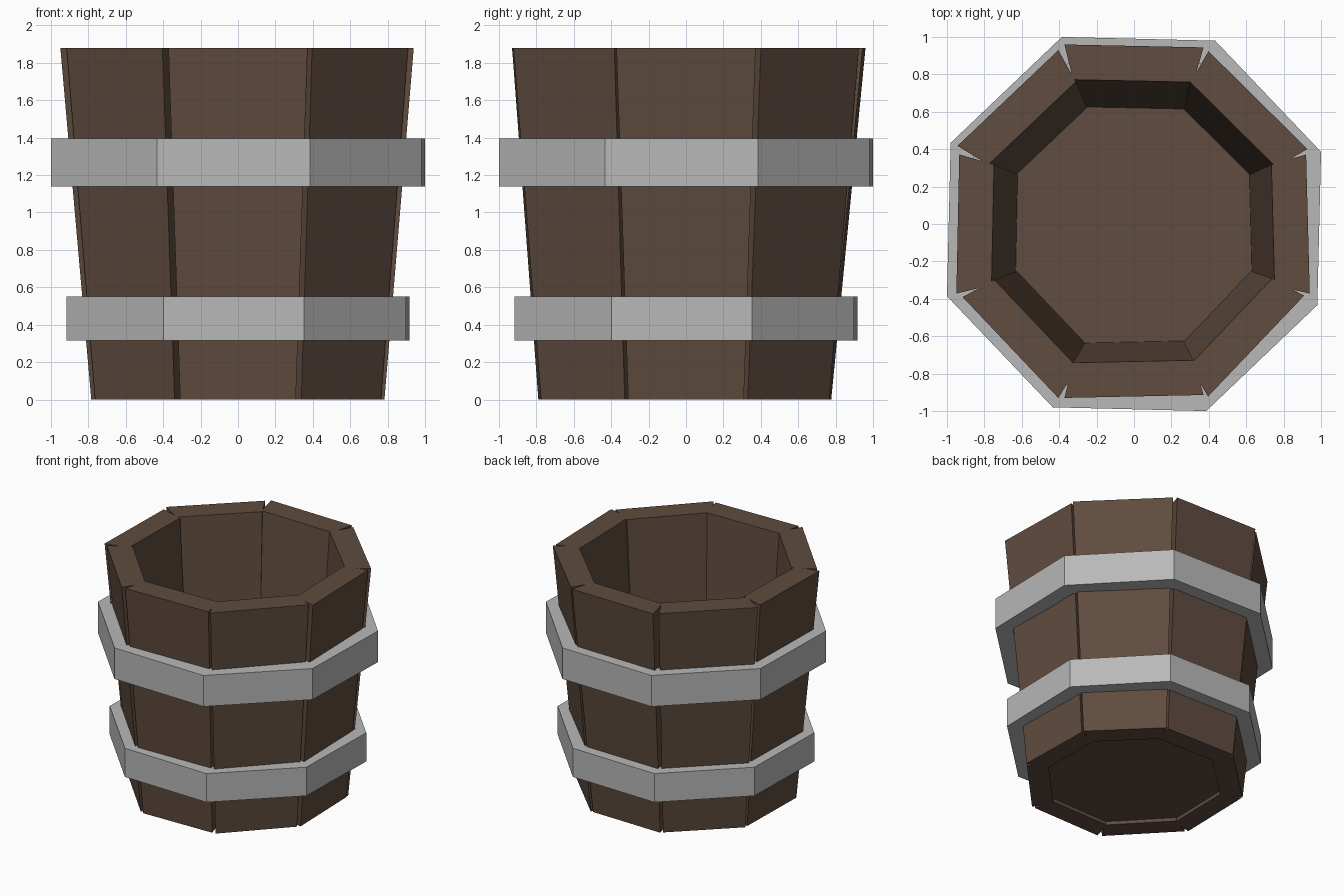
import bpy, bmesh, math
from mathutils import Matrix, Vector

if "Cube" in bpy.data.objects:
    bpy.data.objects.remove(bpy.data.objects["Cube"])

HEIGHT = 1.88


def material(name, rgb):
    m = bpy.data.materials.new(name)
    m.diffuse_color = (*rgb, 1)
    m.use_nodes = True
    m.node_tree.nodes["Principled BSDF"].inputs["Base Color"].default_value = m.diffuse_color
    return m


wood = material("dark_wood", (0.115, 0.072, 0.050))
metal = material("grey_metal", (0.48, 0.48, 0.48))


def finish(bm, name, mat):
    bmesh.ops.recalc_face_normals(bm, faces=bm.faces)
    me = bpy.data.meshes.new(name)
    bm.to_mesh(me)
    bm.free()
    me.materials.append(mat)
    ob = bpy.data.objects.new(name, me)
    bpy.context.collection.objects.link(ob)
    return ob


def stave(name, angle, top_r, bottom_r, yaw):
    """Tapered plank: wedge cross-section, leaning outward towards the top."""
    bm = bmesh.new()
    bmesh.ops.create_cube(bm, size=1)
    direction = Matrix.Rotation(math.radians(angle), 3, 'Z')
    twist = Matrix.Rotation(math.radians(yaw), 3, 'Z')
    for v in bm.verts:
        top, outer = v.co.z > 0, v.co.x > 0
        half = (0.372 if outer else 0.322) if top else (0.309 if outer else 0.264)
        r = top_r if top else bottom_r
        depth = 0 if outer else (-0.187 if top else -0.16)
        local = twist @ Vector((depth, math.copysign(half, v.co.y), 0))
        v.co = direction @ (local + Vector((r, 0, 0)))
        v.co.z = HEIGHT if top else 0
    return finish(bm, name, wood)


def hoop(name, z0, z1, outer, inner):
    """Octagonal band, given by corner radii, turned slightly."""
    bm = bmesh.new()
    rings = []
    for i in range(8):
        a = math.radians(22.5 + 45 * i - 1.4)
        rings.append([bm.verts.new((r * math.cos(a), r * math.sin(a), z))
                      for r, z in ((outer, z0), (outer, z1), (inner, z1), (inner, z0))])
    for i in range(8):
        p, q = rings[i], rings[(i + 1) % 8]
        for k in range(4):
            n = (k + 1) % 4
            bm.faces.new((p[k], q[k], q[n], p[n]))
    return finish(bm, name, metal)


# Eight hand-cut staves: top radius, bottom radius, twist in degrees
staves = [(0.930, 0.775, 1.5), (0.937, 0.775, 0.3), (0.952, 0.770, -1.2),
          (0.953, 0.775, -1.5), (0.942, 0.778, -1.2), (0.934, 0.780, -1.5),
          (0.922, 0.783, 1.2), (0.923, 0.780, 1.4)]
for i, (tr, br, yaw) in enumerate(staves):
    stave(f"stave_{i + 1}", 45 * i, tr, br, yaw)

# Floor board, slightly recessed from below and sunk into the staves
bm = bmesh.new()
bmesh.ops.create_cone(bm, cap_ends=True, segments=8, radius1=0.70, radius2=0.71, depth=0.10,
                      matrix=Matrix.Translation((0, 0, 0.08)) @ Matrix.Rotation(math.radians(22.5), 4, 'Z'))
finish(bm, "floor_board", wood)

# Metal hoops
hoop("upper_hoop", 1.14, 1.395, 1.072, 0.935)
hoop("lower_hoop", 0.315, 0.55, 0.982, 0.855)
